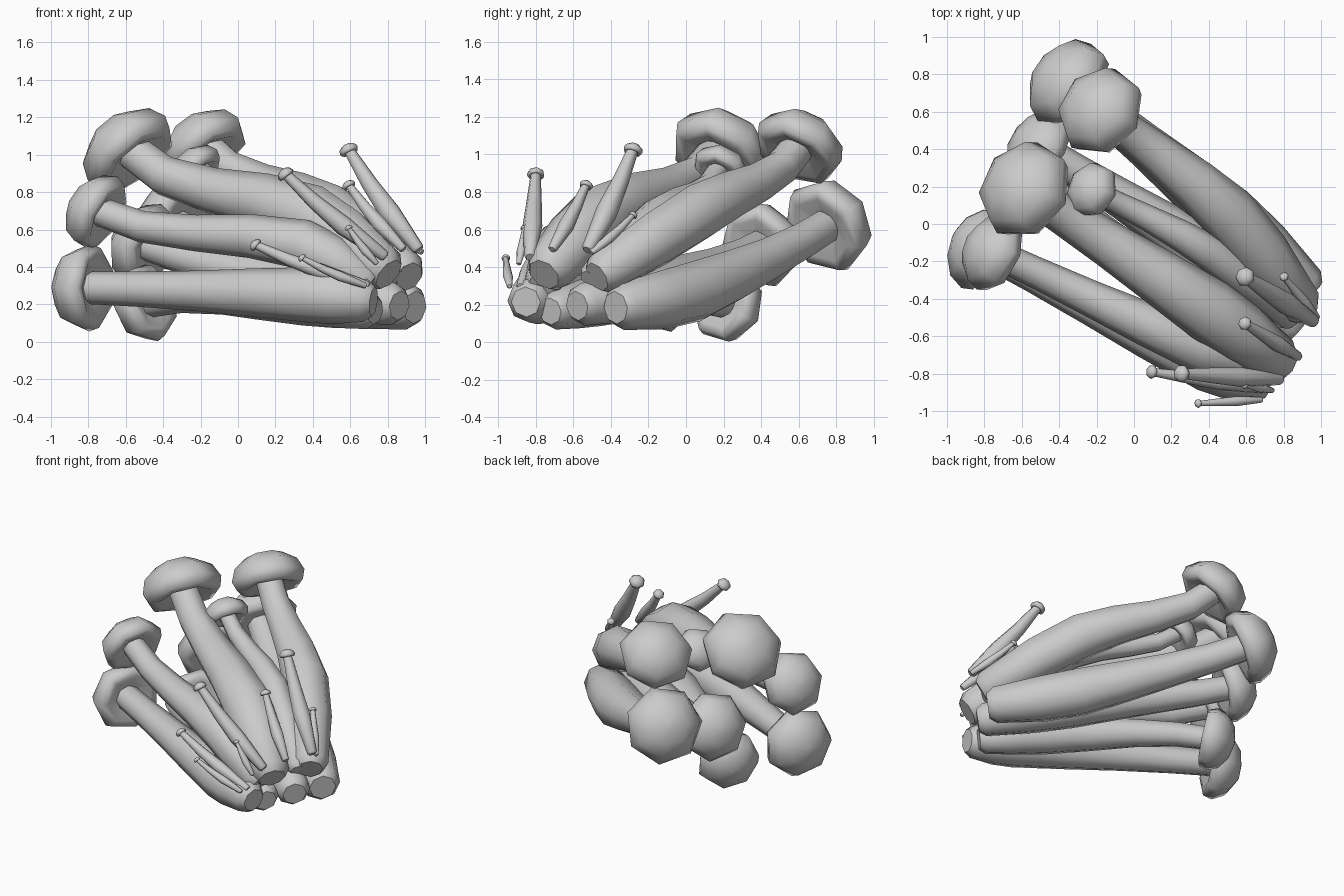
import bpy, bmesh, math
from mathutils import Vector

cube = bpy.data.objects.get("Cube")
if cube:
    bpy.data.objects.remove(cube, do_unlink=True)

shade = (0.6, 0.6, 0.6, 1)
grey = bpy.data.materials.new("pale_grey")
grey.use_nodes = True
grey.diffuse_color = shade
grey.node_tree.nodes["Principled BSDF"].inputs["Base Color"].default_value = shade
UP = Vector((0, 0, 1))


def loft(name, rings, sides, sharp_angle):
    """Skin a row of rings, each given as centre, radius and axis."""
    bm = bmesh.new()
    loops = []
    for centre, radius, axis in rings:
        axis = axis.normalized()
        across = UP.cross(axis).normalized()
        upward = axis.cross(across)
        turns = [math.tau * i / sides for i in range(sides)]
        loops.append([bm.verts.new(centre + radius * (across * math.cos(t) + upward * math.sin(t)))
                      for t in turns])
    for low, high in zip(loops, loops[1:]):
        for i in range(sides):
            j = (i + 1) % sides
            bm.faces.new((low[i], low[j], high[j], high[i]))
    bm.faces.new(loops[0][::-1])
    bm.faces.new(loops[-1])
    bmesh.ops.recalc_face_normals(bm, faces=bm.faces)
    mesh = bpy.data.meshes.new(name)
    bm.to_mesh(mesh)
    bm.free()
    mesh.materials.append(grey)
    part = bpy.data.objects.new(name, mesh)
    bpy.context.collection.objects.link(part)
    bpy.ops.object.select_all(action='DESELECT')
    part.select_set(True)
    bpy.context.view_layer.objects.active = part
    bpy.ops.object.shade_smooth_by_angle(angle=math.radians(sharp_angle))


# Cap outline: radius and height, from the hollow underside over the rim to the crown
CAP = [(0.3, -0.05), (0.7, -0.22), (0.91, -0.2), (1, 0.05), (0.86, 0.4), (0.5, 0.66), (0.1, 0.75)]


def add_cap(name, centre, axis, size):
    axis = axis.normalized()
    base = centre - axis * size * 0.22
    rings = [(base + axis * height * size, radius * size, axis) for radius, height in CAP]
    loft(name, rings, sides=7, sharp_angle=120)


def add_stem(name, points, radii):
    """Loft along the points, closing the foot with a narrowed lip."""
    ends = [points[0]] + points + [points[-1]]
    rings = [(point, radius, after - before)
             for point, radius, before, after in zip(points, radii, ends, ends[2:])]
    foot, radius, axis = rings[-1]
    rings.append((foot + axis.normalized() * radius * 0.4, radius * 0.7, axis))
    loft(name, rings, sides=8, sharp_angle=50)


def hermite(start, end, leave, arrive, t):
    s = 1 - t
    return (start * (1 + 2 * t) * s * s + end * (3 - 2 * t) * t * t
            + leave * t * s * s - arrive * t * t * s)


def add_mushroom(name, head, belly, foot, size, lift):
    """Stem leaves the cap along its axis, swells at the belly and narrows at the foot."""
    head, belly, foot = Vector(head), Vector(belly), Vector(foot)
    axis = ((head - belly).normalized() + UP * lift).normalized()
    add_cap(name + "_cap", head, axis, size)
    reach = (belly - head).length
    flow = (foot - head).normalized()
    points = [hermite(head, belly, -axis * reach, flow * reach, i / 4) for i in range(5)]
    rest = (foot - belly).length
    points += [hermite(belly, foot, flow * rest, (foot - belly), t) for t in (0.45, 1)]
    add_stem(name + "_stem", points, [size * f for f in (0.36, 0.39, 0.45, 0.54, 0.62, 0.6, 0.48)])


def add_sprout(name, tip, foot, size):
    """Thin young mushroom that thickens toward a tapered foot."""
    tip, foot = Vector(tip), Vector(foot)
    sag = UP * size * 0.4
    points = [tip, tip.lerp(foot, 0.3) - sag, tip.lerp(foot, 0.6) - sag, foot]
    add_stem(name + "_stem", points, [size * f for f in (0.55, 0.85, 1.1, 0.65)])
    add_cap(name + "_cap", tip, (tip - foot).normalized() + UP * 0.4, size)


# Large mushrooms
add_mushroom("back_low", head=(-.38, .78, .64), belly=(.5, .05, .27), foot=(.91, -.34, .19), size=.262, lift=.1)
add_mushroom("back_high", head=(-.2, .62, 1.07), belly=(.5, .06, .69), foot=(.89, -.44, .37), size=.25, lift=.65)
add_mushroom("middle_high", head=(-.61, .2, 1.05), belly=(.4, -.46, .67), foot=(.77, -.73, .39), size=.276, lift=.65)
add_mushroom("middle_low", head=(-.53, .42, .53), belly=(.4, -.17, .29), foot=(.83, -.55, .2), size=.235, lift=.1)
add_mushroom("bottom", head=(-.52, .24, .2), belly=(.35, -.45, .22), foot=(.7, -.7, .17), size=.215, lift=-.2)
add_mushroom("inner_small", head=(-.24, .19, .94), belly=(.4, -.15, .68), foot=(.83, -.5, .35), size=.155, lift=.6)
add_mushroom("front_high", head=(-.78, -.14, .71), belly=(.35, -.66, .52), foot=(.68, -.76, .32), size=.217, lift=.35)
add_mushroom("front_low", head=(-.85, -.11, .29), belly=(.4, -.75, .25), foot=(.68, -.84, .22), size=.24, lift=0)

# Small sprouts
add_sprout("tall_back_sprout", tip=(.59, -.28, 1.03), foot=(.96, -.52, .5), size=.054)
add_sprout("short_back_sprout", tip=(.8, -.28, .68), foot=(.98, -.5, .48), size=.026)
add_sprout("middle_sprout", tip=(.59, -.53, .84), foot=(.88, -.71, .5), size=.038)
add_sprout("tall_front_sprout", tip=(.25, -.8, .9), foot=(.78, -.83, .46), size=.048)
add_sprout("low_front_sprout", tip=(.09, -.79, .52), foot=(.69, -.88, .3), size=.038)
add_sprout("tiny_low_sprout", tip=(.34, -.96, .45), foot=(.68, -.94, .3), size=.024)
add_sprout("tiny_high_sprout", tip=(.59, -.86, .61), foot=(.74, -.89, .42), size=.022)
